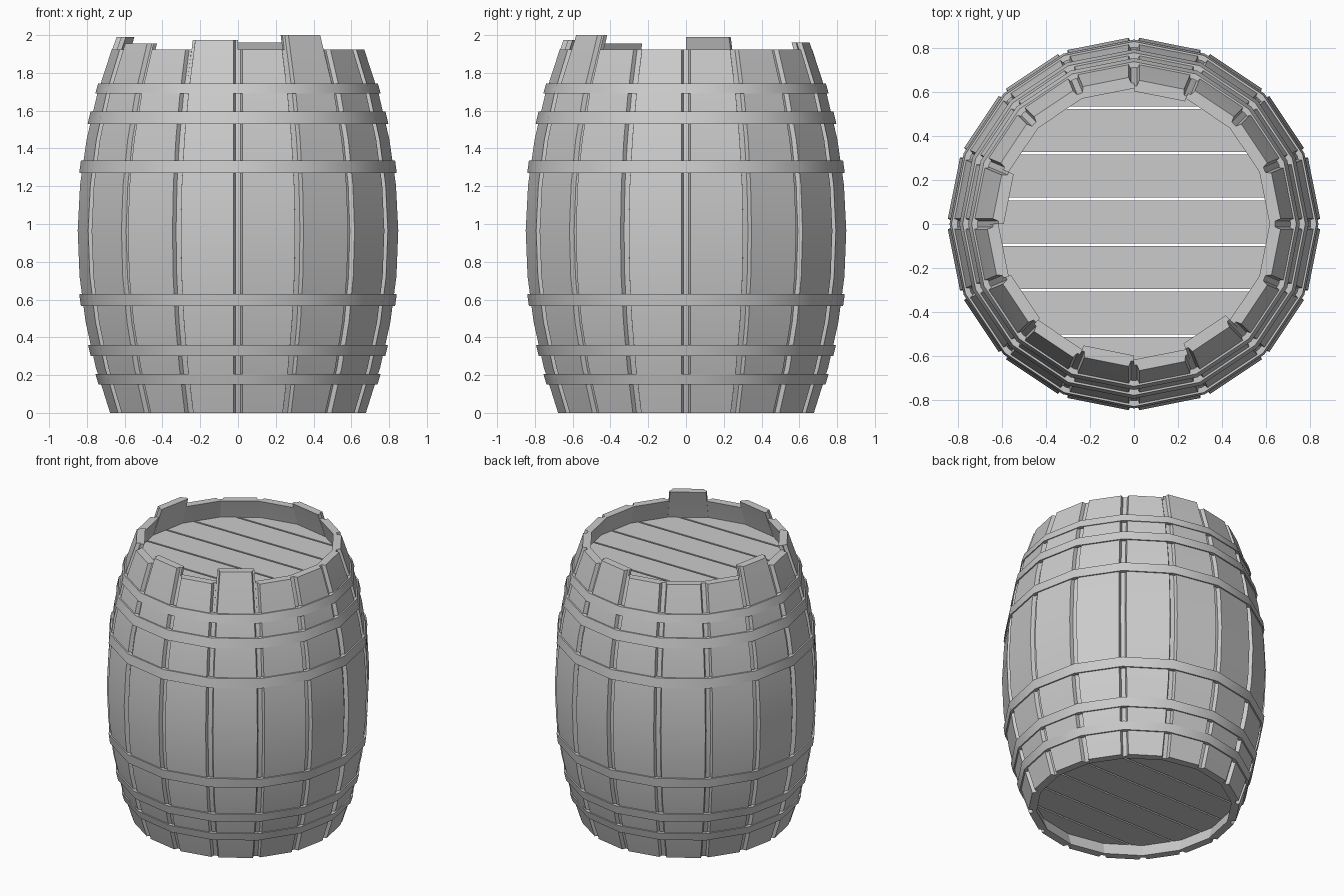
import bpy, bmesh
from math import cos, sin, pi, sqrt

if "Cube" in bpy.data.objects:
    bpy.data.objects.remove(bpy.data.objects["Cube"])

N = 16
STEP = 2 * pi / N
THICK = 0.05
GAP = 0.024      # half width of a groove at the surface
FLOOR = 0.014    # half width of a groove at its floor
DEPTH = 0.025


def radius(z):
    """Bulging outer radius of the barrel at height z."""
    return 0.849 - 0.19 * (z - 0.95) ** 2


def polar(r, a, z):
    return (r * cos(a), r * sin(a), z)


def loft(name, loops, cap=True, wrap=False):
    """Skin a list of equal-length closed loops."""
    bm = bmesh.new()
    rows = [[bm.verts.new(p) for p in loop] for loop in loops]
    pairs = list(zip(rows, rows[1:]))
    if wrap:
        pairs.append((rows[-1], rows[0]))
    for lo, hi in pairs:
        n = len(lo)
        for i in range(n):
            j = (i + 1) % n
            bm.faces.new((lo[i], lo[j], hi[j], hi[i]))
    if cap:
        bm.faces.new(rows[0][::-1])
        bm.faces.new(rows[-1])
    bmesh.ops.recalc_face_normals(bm, faces=bm.faces)
    me = bpy.data.meshes.new(name)
    bm.to_mesh(me)
    bm.free()
    ob = bpy.data.objects.new(name, me)
    bpy.context.collection.objects.link(ob)
    return ob


def smooth(ob, angle):
    bpy.ops.object.select_all(action='DESELECT')
    ob.select_set(True)
    bpy.context.view_layer.objects.active = ob
    bpy.ops.object.shade_smooth_by_angle(angle=angle)


# Staves: planks with shallow grooves between, a few standing taller
tall = {3: 1.96, 7: 1.99, 9: 1.955, 11: 1.975, 13: 2.0}
for i in range(N):
    a0, a1 = i * STEP, (i + 1) * STEP
    levels = [1.93 * k / 8 for k in range(8)] + [tall.get(i, 1.925)]
    loops = []
    for z in levels:
        r = radius(z)
        d, f = GAP / r, FLOOR / r
        loops.append([polar(r, a0 + d, z), polar(r, a1 - d, z),
                      polar(r - DEPTH, a1 - f, z), polar(r - DEPTH, a1, z),
                      polar(r - THICK, a1, z), polar(r - THICK, a0, z),
                      polar(r - DEPTH, a0, z), polar(r - DEPTH, a0 + f, z)])
    smooth(loft(f"stave_{i + 1}", loops), 0.35)

# Hoops: sixteen-sided bands hugging the staves, corners over the grooves
for k, (z0, z1) in enumerate([(0.15, 0.205), (0.30, 0.36), (0.565, 0.63),
                              (1.27, 1.335), (1.53, 1.595), (1.69, 1.745)]):

    def ring(z, off):
        return [polar(radius(z) + off, i * STEP, z) for i in range(N)]

    smooth(loft(f"hoop_{k + 1}", [ring(z0, 0.011), ring(z1, 0.011),
                                  ring(z1, -0.015), ring(z0, -0.015)],
                cap=False, wrap=True), 0.5)

# Heads: recessed plank discs at both ends
seams = [-0.68, -0.51, -0.302, -0.094, 0.114, 0.322, 0.53, 0.68]
for label, z0, z1, R in (("bottom", 0.09, 0.14, 0.66), ("top", 1.74, 1.79, 0.68)):
    for k, (y0, y1) in enumerate(zip(seams, seams[1:])):
        lo, hi = max(y0 + 0.006, -R + 0.002), min(y1 - 0.006, R - 0.002)
        ys = [lo + (hi - lo) * t / 4 for t in range(5)]
        outline = [(sqrt(R * R - y * y), y) for y in ys]
        outline += [(-x, y) for x, y in reversed(outline)]
        loft(f"{label}_head_plank_{k + 1}",
             [[(x, y, z) for x, y in outline] for z in (z0, z1)])
